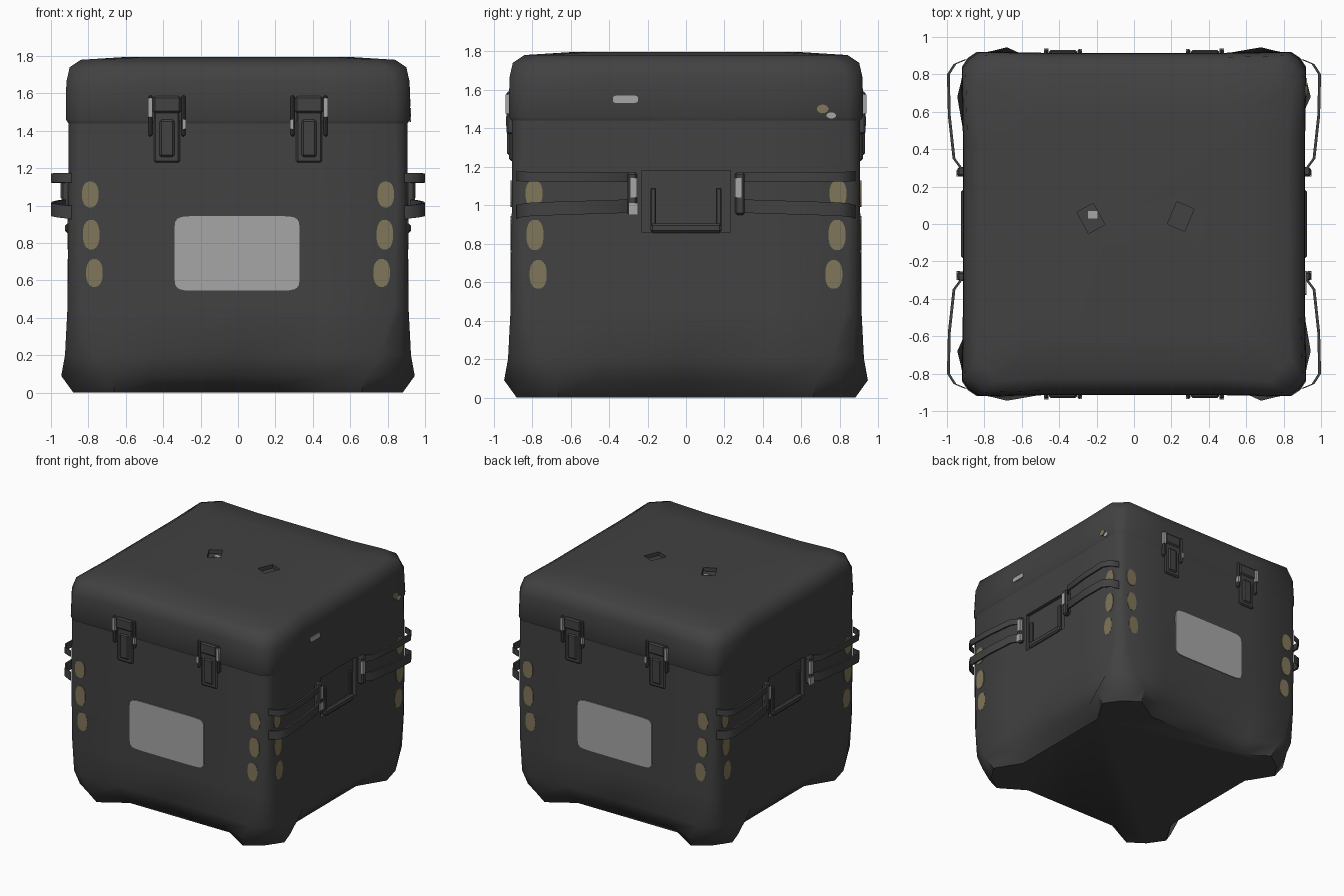
import bpy, bmesh, math
from mathutils import Vector, Matrix

if "Cube" in bpy.data.objects:
    bpy.data.objects.remove(bpy.data.objects["Cube"])


def material(name, rgb):
    m = bpy.data.materials.new(name)
    m.diffuse_color = (*rgb, 1)
    m.use_nodes = True
    m.node_tree.nodes["Principled BSDF"].inputs["Base Color"].default_value = m.diffuse_color
    return m


DARK = material("dark shell", (0.054, 0.054, 0.054))
GREY = material("label grey", (0.38, 0.38, 0.38))
TAN = material("tan marks", (0.22, 0.18, 0.10))


def finish(name, bm, mat, angle=40):
    bmesh.ops.recalc_face_normals(bm, faces=bm.faces)
    me = bpy.data.meshes.new(name)
    bm.to_mesh(me)
    bm.free()
    me.materials.append(mat)
    ob = bpy.data.objects.new(name, me)
    bpy.context.collection.objects.link(ob)
    if angle:
        smooth(ob, angle)
    return ob


def smooth(ob, angle):
    bpy.ops.object.select_all(action='DESELECT')
    ob.select_set(True)
    bpy.context.view_layer.objects.active = ob
    bpy.ops.object.shade_smooth_by_angle(angle=math.radians(angle))


def shell(name, rings):
    """Loft square rings: (z, side half width, shoulder half width, shoulder position, corner)."""
    bm = bmesh.new()
    loops = []
    for z, hm, hc, q, k in rings:
        quad = [(hm, -0.45), (hm, 0.0), (hm, 0.45), (hc, q), (k, k), (q, hc)]
        loop = []
        for i in range(4):
            rot = Matrix.Rotation(i * math.pi / 2, 3, 'Z')
            loop += [bm.verts.new(rot @ Vector((x, y, z))) for x, y in quad]
        loops.append(loop)
    n = len(loops[0])
    for a, b in zip(loops, loops[1:]):
        for i in range(n):
            bm.faces.new((a[i], a[(i + 1) % n], b[(i + 1) % n], b[i]))
    bm.faces.new(loops[0])
    bm.faces.new(loops[-1])
    return finish(name, bm, DARK, 0)


def box(name, centre, size, mat, rot=0, bevel=0.0):
    bm = bmesh.new()
    m = Matrix.Translation(centre) @ Matrix.Rotation(rot, 4, 'Z') @ Matrix.Diagonal((*size, 1))
    bmesh.ops.create_cube(bm, size=1, matrix=m)
    if bevel:
        bmesh.ops.bevel(bm, geom=bm.edges[:], offset=bevel, segments=1, affect='EDGES')
    return finish(name, bm, mat, 30)


def plate(name, outline, turn, dist, mat, thick=0.006):
    """Thin plate on a side; outline in (across, z), turn 0 is front, 1 right, 2 back, 3 left."""
    bm = bmesh.new()
    rot = Matrix.Rotation(turn * math.pi / 2, 3, 'Z')
    a, b = [[bm.verts.new(rot @ Vector((u, -d, z))) for u, z in outline]
            for d in (dist - 0.003, dist + thick)]
    for i in range(len(a)):
        j = (i + 1) % len(a)
        bm.faces.new((a[i], a[j], b[j], b[i]))
    bm.faces.new(a)
    bm.faces.new(b)
    return finish(name, bm, mat, 0)


def oval(u, z, w, h, power=1.0, n=16):
    pts = []
    for i in range(n):
        c, s = math.cos(2 * math.pi * (i + .5) / n), math.sin(2 * math.pi * (i + .5) / n)
        pts.append((u + w / 2 * math.copysign(abs(c) ** power, c),
                    z + h / 2 * math.copysign(abs(s) ** power, s)))
    return pts


def carve(target, cutters, seam_z):
    """Cut the recesses, then open the hidden cap where lid and body meet."""
    for c in cutters:
        c.hide_render = True
        mod = target.modifiers.new("cut", 'BOOLEAN')
        mod.object, mod.operation, mod.solver = c, 'DIFFERENCE', 'EXACT'
        bpy.ops.object.select_all(action='DESELECT')
        target.select_set(True)
        bpy.context.view_layer.objects.active = target
        bpy.ops.object.modifier_apply(modifier=mod.name)
        bpy.data.objects.remove(c)
    bm = bmesh.new()
    bm.from_mesh(target.data)
    caps = [f for f in bm.faces if all(abs(v.co.z - seam_z) < 0.001 for v in f.verts)]
    bmesh.ops.delete(bm, geom=caps, context='FACES')
    bm.to_mesh(target.data)
    bm.free()
    smooth(target, 45)


# Case body with undercut base and flared lower corners, and the lid above it
body = shell("case_body", [
    (0.00, 0.75, 0.88, 0.66, 0.79), (0.09, 0.84, 0.945, 0.68, 0.84),
    (0.20, 0.905, 0.925, 0.76, 0.87), (0.45, 0.907, 0.912, 0.83, 0.88),
    (1.00, 0.905, 0.905, 0.85, 0.885), (1.455, 0.905, 0.905, 0.84, 0.88)])
lid = shell("lid", [
    (1.44, 0.907, 0.907, 0.84, 0.882), (1.46, 0.915, 0.92, 0.84, 0.888),
    (1.66, 0.912, 0.918, 0.83, 0.88), (1.74, 0.89, 0.90, 0.80, 0.85),
    (1.78, 0.82, 0.84, 0.73, 0.78), (1.795, 0.60, 0.60, 0.50, 0.56)])

# Shallow handle recesses in the sides, two small dents in the lid
carve(body, [box("recess_cutter", (s * 0.94, 0, 1.02), (0.13, 0.46, 0.32), DARK)
             for s in (-1, 1)], 1.455)
carve(lid, [box("dent_cutter", (x, y, 1.80), (0.10, 0.13, 0.07), DARK, rot=r)
            for x, y, r in ((-0.23, 0.03, 0.5), (0.25, 0.04, -0.4))], 1.44)
box("lid_dent_grey_mark", (-0.22, 0.05, 1.766), (0.05, 0.04, 0.008), GREY)

# Labels and latches on front and back
for turn, side in ((0, "front"), (2, "back")):
    sy = -1 if turn == 0 else 1
    plate(side + "_label", oval(-0.005, 0.745, 0.67, 0.40, 0.18, 24), turn, 0.906, GREY)
    for x in (-0.38, 0.38):
        box(side + "_latch_plate", (x, sy * 0.905, 1.41), (0.14, 0.03, 0.36), DARK, bevel=0.01)
        box(side + "_latch_hook", (x, sy * 0.916, 1.54), (0.15, 0.03, 0.09), DARK, bevel=0.01)
        box(side + "_latch_lever", (x, sy * 0.917, 1.36), (0.08, 0.025, 0.2), DARK, bevel=0.01)
        for e in (-1, 1):
            box(side + "_latch_cheek", (x + e * 0.088, sy * 0.908, 1.48),
                (0.022, 0.05, 0.22), DARK, bevel=0.008)
        out = 1 if x > 0 else -1
        box(side + "_latch_pin", (x + out * 0.088, sy * 0.923, 1.525), (0.024, 0.03, 0.1), GREY)
        box(side + "_latch_stud", (x - out * 0.092, sy * 0.923, 1.435), (0.02, 0.026, 0.05), GREY)

# Tan marks in columns beside every corner edge
for turn in range(4):
    for e in (-1, 1):
        for u, z, h in ((0.79, 1.06, 0.14), (0.785, 0.845, 0.16), (0.768, 0.64, 0.15)):
            plate("corner_mark", oval(e * u, z, 0.09, h, 0.85), turn, 0.906, TAN, 0.005)


# Side straps standing off the shell, with clips and a drop handle
def strap(name, s, e, z0, z1, height):
    path = [(0.89, 0.88), (0.95, 0.855), (0.985, 0.80), (0.98, 0.58), (0.955, 0.35), (0.895, 0.27)]
    bm = bmesh.new()
    loops = []
    for i, (x, y) in enumerate(path):
        z = z0 + (z1 - z0) * i / (len(path) - 1)
        loops.append([bm.verts.new((s * (x + dx), e * y, z + dz * height / 2))
                      for dx, dz in ((0, -1), (0.015, -1), (0.015, 1), (0, 1))])
    for a, b in zip(loops, loops[1:]):
        for i in range(4):
            bm.faces.new((a[i], a[(i + 1) % 4], b[(i + 1) % 4], b[i]))
    bm.faces.new(loops[0])
    bm.faces.new(loops[-1])
    finish(name, bm, DARK)


for s, side in ((-1, "left"), (1, "right")):
    for e in (-1, 1):
        strap(side + "_strap_upper", s, e, 1.15, 1.145, 0.05)
        strap(side + "_strap_lower", s, e, 0.965, 1.00, 0.07)
        box(side + "_strap_anchor", (s * 0.915, e * 0.28, 1.06), (0.06, 0.05, 0.22), DARK, bevel=0.01)
        box(side + "_strap_clip", (s * 0.94, e * 0.272, 1.09), (0.02, 0.035, 0.1), GREY)
        box(side + "_handle_arm", (s * 0.90, e * 0.17, 0.98), (0.025, 0.03, 0.22), DARK, bevel=0.006)
    box(side + "_strap_stud", (s * 0.94, -0.275, 0.98), (0.02, 0.05, 0.06), GREY)
    box(side + "_handle_grip", (s * 0.905, 0, 0.88), (0.04, 0.37, 0.05), DARK, bevel=0.012)

# Small marks on the right side of the lid
plate("lid_grey_mark", oval(-0.315, 1.55, 0.13, 0.04, 0.4), 1, 0.915, GREY)
plate("lid_tan_mark", oval(0.71, 1.50, 0.06, 0.045), 1, 0.918, TAN)
plate("lid_small_grey_mark", oval(0.755, 1.465, 0.05, 0.035), 1, 0.919, GREY)
